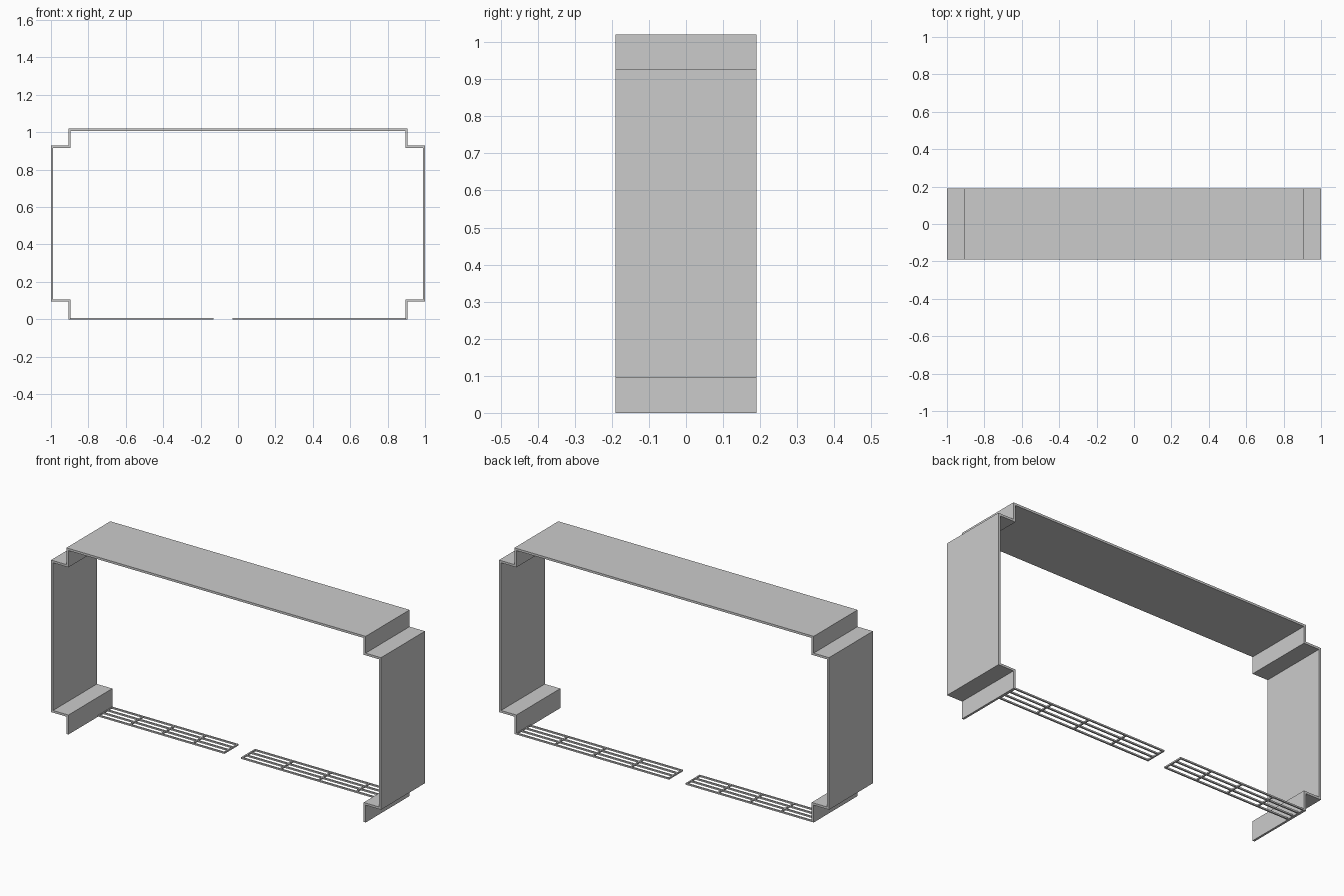
import bpy
import bmesh
from mathutils import Vector

cube = bpy.data.objects.get("Cube")
if cube:
    bpy.data.objects.remove(cube, do_unlink=True)

DEPTH = 0.38      # full depth of the frame
SHEET = 0.012     # sheet thickness
BAR = 0.008       # grille bar thickness

grey = bpy.data.materials.new("plain_grey")
grey.use_nodes = True
colour = (0.6, 0.6, 0.6, 1)
grey.diffuse_color = colour
grey.node_tree.nodes["Principled BSDF"].inputs["Base Color"].default_value = colour


def finish(bm, name):
    bmesh.ops.recalc_face_normals(bm, faces=bm.faces)
    mesh = bpy.data.meshes.new(name)
    bm.to_mesh(mesh)
    bm.free()
    mesh.materials.append(grey)
    obj = bpy.data.objects.new(name, mesh)
    bpy.context.collection.objects.link(obj)
    return obj


def inward(a, b):
    d = (b - a).normalized()
    return Vector((d.y, -d.x))


def stepped_frame():
    # Outer outline of the +x half, top to foot, mirrored to the other half
    half = [(0.907, 1.02), (0.907, 0.928), (1, 0.928),
            (1, 0.095), (0.907, 0.095), (0.907, 0)]
    outer = [Vector((-x, z)) for x, z in reversed(half)] + [Vector(p) for p in half]

    # Right-angled corners: the inner corner moves along both edge normals
    normals = [inward(a, b) for a, b in zip(outer, outer[1:])]
    inner = []
    for i, p in enumerate(outer):
        near = normals[max(i - 1, 0):i + 1]
        inner.append(p + SHEET * sum(near, Vector((0, 0))))

    bm = bmesh.new()
    rows = [[bm.verts.new((p.x, -DEPTH / 2, p.y)) for p in line]
            for line in (outer, inner)]
    for i in range(len(outer) - 1):
        bm.faces.new((rows[0][i], rows[0][i + 1], rows[1][i + 1], rows[1][i]))
    result = bmesh.ops.extrude_face_region(bm, geom=bm.faces[:], use_keep_orig=True)
    moved = [v for v in result["geom"] if isinstance(v, bmesh.types.BMVert)]
    bmesh.ops.translate(bm, verts=moved, vec=(0, DEPTH, 0))
    finish(bm, "stepped_frame")


def add_box(bm, low, high):
    box = bmesh.ops.create_cube(bm, size=1)["verts"]
    for v in box:
        v.co = [h if c > 0 else l for c, l, h in zip(v.co, low, high)]


def grille(name, x0, x1, y0=0.068, y1=0.19, cells=4, rows=3):
    bm = bmesh.new()
    # Long rails
    for i in range(rows + 1):
        y = y0 + (y1 - y0 - BAR) * i / rows
        add_box(bm, (x0, y, 0), (x1, y + BAR, BAR))
    # Cross bars
    for i in range(cells + 1):
        x = x0 + (x1 - x0 - BAR) * i / cells
        add_box(bm, (x, y0, 0), (x + BAR, y1, BAR))
    finish(bm, name)


stepped_frame()
grille("right_floor_grille", -0.9, -0.13)
grille("left_floor_grille", -0.03, 0.9)
